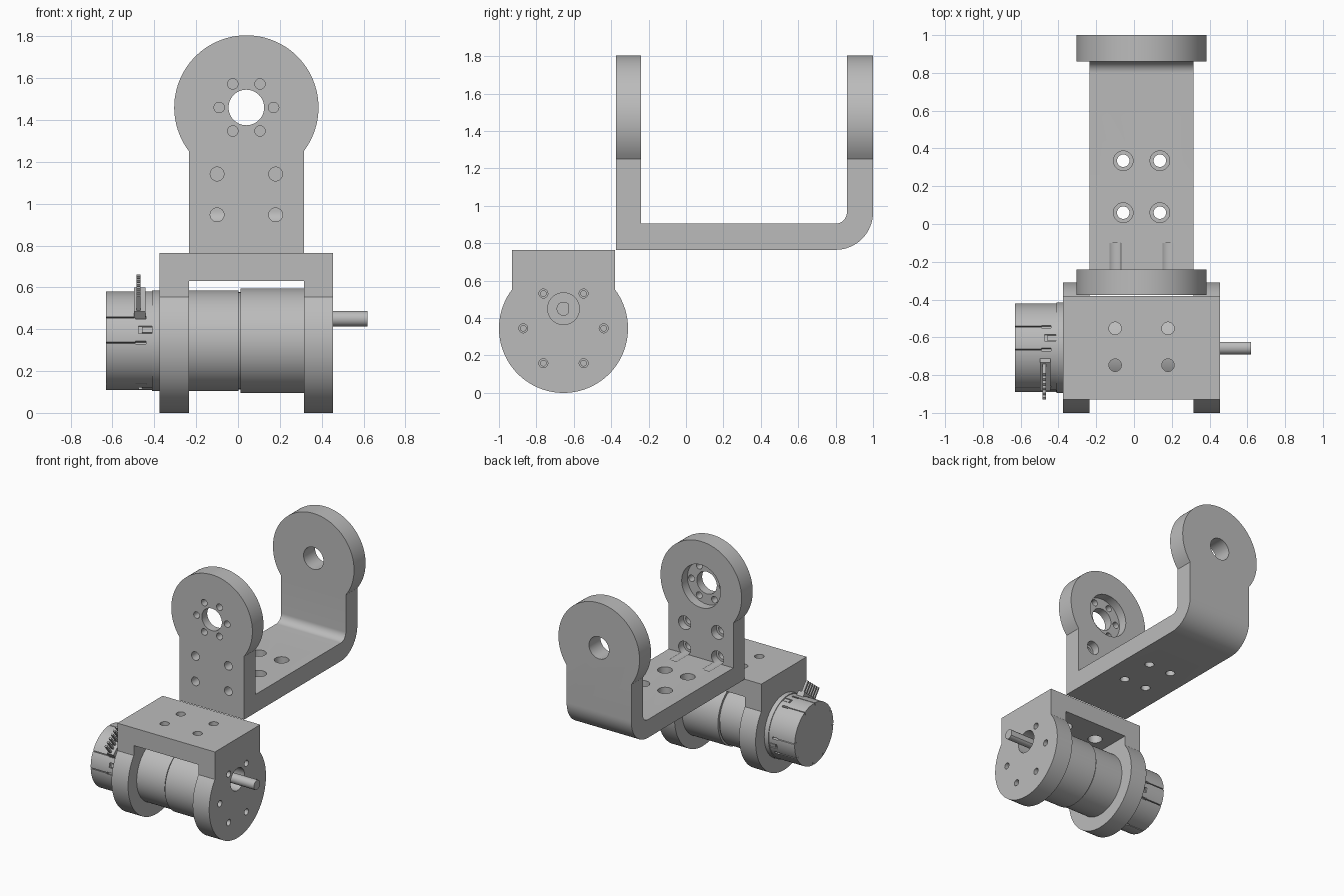
import bpy, bmesh
from math import sin, cos, pi, radians, asin
from mathutils import Vector

if "Cube" in bpy.data.objects:
    bpy.data.objects.remove(bpy.data.objects["Cube"])

grey = bpy.data.materials.new("machined grey")
grey.use_nodes = True
grey.diffuse_color = (0.5, 0.5, 0.5, 1)
grey.node_tree.nodes["Principled BSDF"].inputs["Base Color"].default_value = grey.diffuse_color


def place(axis, u, v, w):
    """Map profile coordinates (u, v) and depth w to space."""
    return Vector({"X": (w, u, v), "Y": (u, w, v), "Z": (u, v, w)}[axis])


def prism(name, axis, pts, lo, hi):
    bm = bmesh.new()
    face = bm.faces.new([bm.verts.new(place(axis, u, v, lo)) for u, v in pts])
    ext = bmesh.ops.extrude_face_region(bm, geom=[face])
    new = [e for e in ext["geom"] if isinstance(e, bmesh.types.BMVert)]
    bmesh.ops.translate(bm, verts=new, vec=place(axis, 0, 0, hi - lo))
    bmesh.ops.recalc_face_normals(bm, faces=bm.faces)
    me = bpy.data.meshes.new(name)
    bm.to_mesh(me)
    bm.free()
    me.materials.append(grey)
    ob = bpy.data.objects.new(name, me)
    bpy.context.collection.objects.link(ob)
    return ob


def arc(u, v, r, a, b, n):
    return [(u + r * cos(a + (b - a) * i / n), v + r * sin(a + (b - a) * i / n)) for i in range(n + 1)]


def cylinder(name, axis, u, v, r, lo, hi, n=64):
    return prism(name, axis, arc(u, v, r, 0, 2 * pi, n)[:-1], lo, hi)


def slab(name, angle, r_lo, r_hi, half_w, lo, hi, shift=0):
    """Box along x, set radially on the motor axis."""
    d, t = Vector((cos(angle), sin(angle))), Vector((-sin(angle), cos(angle)))
    c = Vector(MOTOR) + t * shift
    pts = [c + d * r + t * s for r, s in ((r_lo, -half_w), (r_hi, -half_w), (r_hi, half_w), (r_lo, half_w))]
    return prism(name, "X", [tuple(p) for p in pts], lo, hi)


def boolean(ob, tool, op="DIFFERENCE"):
    mod = ob.modifiers.new("cut", "BOOLEAN")
    mod.object, mod.operation, mod.solver = tool, op, "EXACT"
    bpy.context.view_layer.objects.active = ob
    bpy.ops.object.modifier_apply(modifier=mod.name)
    bpy.data.objects.remove(tool)


def hole(ob, axis, u, v, r, lo, hi, n=32):
    boolean(ob, cylinder("cutter", axis, u, v, r, lo, hi, n))


def smooth(ob):
    bpy.ops.object.select_all(action="DESELECT")
    ob.select_set(True)
    bpy.context.view_layer.objects.active = ob
    bpy.ops.object.shade_smooth_by_angle(angle=radians(30))


MOTOR = (-0.655, 0.345)      # y, z of the motor axis
R, HALF = 0.345, 0.275       # round end radius and strip half width
CX = 0.04                    # bracket centre in x
SIDE = asin(HALF / R)
RING = [radians(60 * i) for i in range(6)]

# U-shaped bracket: bent strip profile trimmed by a keyhole outline
strip = [(-0.375, 0.765)] + arc(0.80, 0.965, 0.20, -pi / 2, 0, 16) + [(1.0, 2.0), (0.86, 2.0)]
strip += arc(0.80, 0.965, 0.06, 0, -pi / 2, 12) + [(-0.24, 0.905), (-0.24, 2.0), (-0.375, 2.0)]
bracket = prism("u_bracket", "X", strip, CX - 0.5, CX + 0.5)
outline = arc(CX, 1.46, R, -pi / 2 + SIDE, 1.5 * pi - SIDE, 64) + [(CX - HALF, 0.6), (CX + HALF, 0.6)]
boolean(bracket, prism("cutter", "Y", outline, -0.6, 1.2), "INTERSECT")

# Bracket holes: bearing bore, recess, bolt circle, counterbored screws
hole(bracket, "Y", CX, 1.46, 0.165, -0.31, -0.1, 48)
hole(bracket, "Y", CX, 1.46, 0.085, -0.5, 1.2, 48)
for a in RING:
    hole(bracket, "Y", CX + 0.13 * cos(a), 1.46 + 0.13 * sin(a), 0.025, -0.5, -0.2, 24)
for x in (CX - 0.14, CX + 0.14):
    for z in (0.947, 1.142):
        hole(bracket, "Y", x, z, 0.033, -0.5, -0.1)
        hole(bracket, "Y", x, z, 0.052, -0.30, -0.1)
for x in (CX - 0.097, CX + 0.097):
    for y in (0.06, 0.335):
        hole(bracket, "Z", x, y, 0.033, 0.6, 1.0)
        hole(bracket, "Z", x, y, 0.052, 0.84, 1.0)
smooth(bracket)

# Motor mount: inverted U trimmed by the same outline, upside down
u_shape = [(-0.375, -0.1), (-0.235, -0.1), (-0.235, 0.63), (0.315, 0.63),
           (0.315, -0.1), (0.455, -0.1), (0.455, 0.765), (-0.375, 0.765)]
mount = prism("motor_mount", "Y", u_shape, -1.2, -0.1)
my, mz = MOTOR
outline = arc(my, mz, R, pi / 2 + SIDE, 2.5 * pi - SIDE, 64) + [(my + HALF, 0.9), (my - HALF, 0.9)]
boolean(mount, prism("cutter", "X", outline, -0.6, 0.6), "INTERSECT")
hole(mount, "X", my, mz, 0.236, -0.5, -0.2, 64)
hole(mount, "X", my, mz + 0.105, 0.085, 0.28, 0.6, 48)
for a in RING:
    y, z = my + 0.215 * cos(a), mz + 0.215 * sin(a)
    hole(mount, "X", y, z, 0.015, 0.28, 0.6, 20)
    hole(mount, "X", y, z, 0.024, 0.345, 0.6, 20)
for x in (CX - 0.14, CX + 0.14):
    for y in (my - 0.0925, my + 0.1025):
        hole(mount, "Z", x, y, 0.033, 0.6, 0.9)
        hole(mount, "Z", x, y, 0.052, 0.55, 0.69)
smooth(mount)

# Motor can, gearbox and joint between them
smooth(cylinder("motor_can", "X", my, mz, 0.24, -0.41, 0.003, 96))
smooth(cylinder("gearbox_joint", "X", my, mz, 0.232, -0.01, 0.02, 96))
smooth(cylinder("gearbox", "X", my, mz, 0.25, 0.012, 0.315, 96))

# Output shaft with a flat
shaft = arc(my, mz + 0.105, 0.037, radians(35), radians(325), 32)
smooth(prism("output_shaft", "X", shaft, 0.30, 0.62))

# Encoder cover with slotted clips
cover = cylinder("encoder_cover", "X", my, mz, 0.235, -0.63, -0.40, 96)
for i in range(4):
    a = radians(77 + 90 * i)
    for s in (-0.062, 0.062):
        boolean(cover, slab("cutter", a, 0.205, 0.3, 0.003, -0.64, -0.44, s))
        boolean(cover, slab("cutter", a, 0.205, 0.3, 0.007, -0.49, -0.44, s))
    boolean(cover, slab("cutter", a, 0.222, 0.3, 0.018, -0.475, -0.412))
    slab("clip_tab", a, 0.2, 0.232, 0.013, -0.46, -0.412)
smooth(cover)

# Connector block with a row of pins
lean = radians(128)
slab("connector_block", lean, 0.15, 0.25, 0.095, -0.497, -0.442)
for i in range(6):
    slab("connector_pin", lean, 0.2, 0.335, 0.007, -0.485, -0.465, -0.08 + 0.032 * i)
